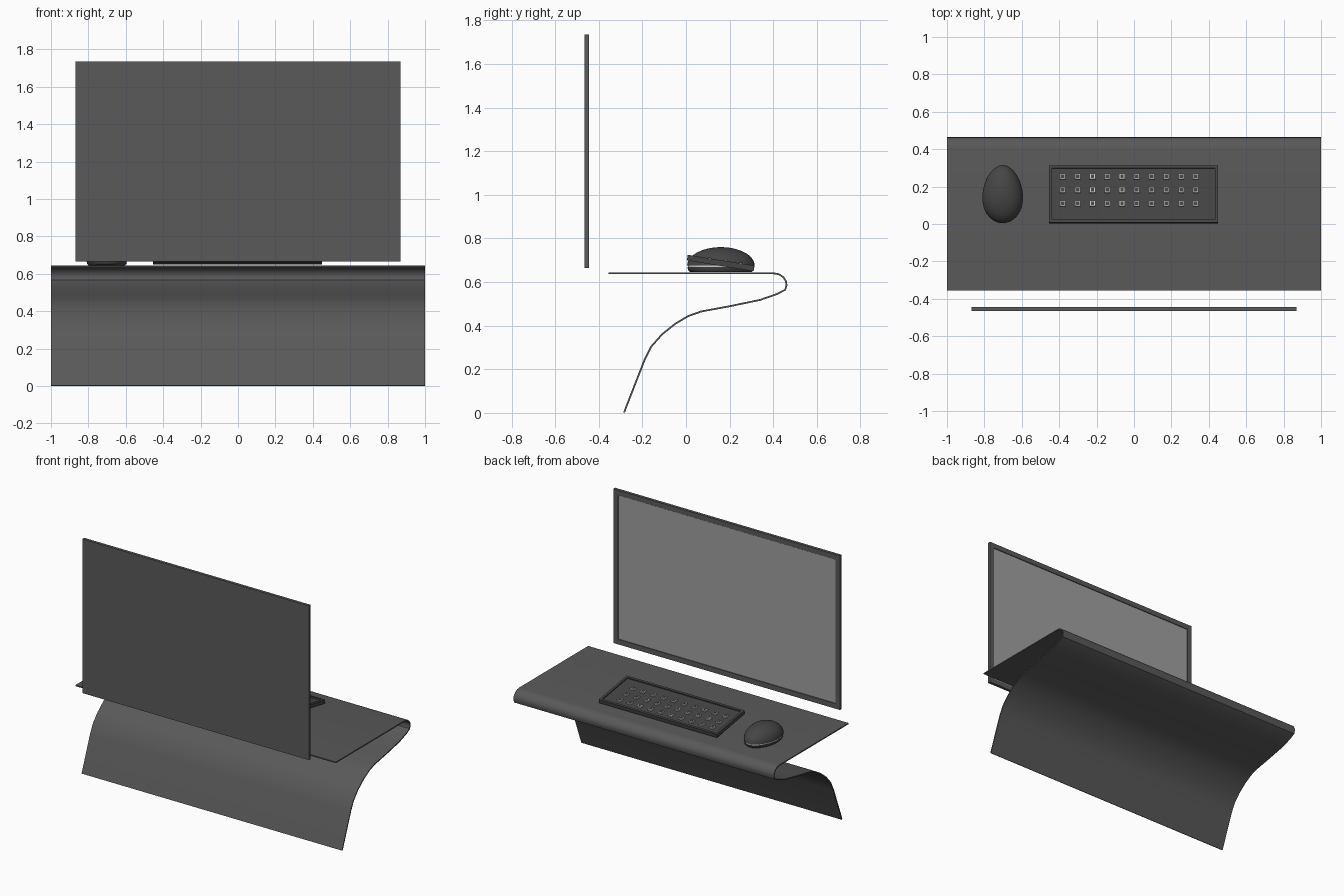
import bpy, bmesh, math
from mathutils import Matrix, Vector

if "Cube" in bpy.data.objects:
    bpy.data.objects.remove(bpy.data.objects["Cube"])


def material(name, v):
    m = bpy.data.materials.new(name)
    m.diffuse_color = (v, v, v, 1)
    m.use_nodes = True
    m.node_tree.nodes["Principled BSDF"].inputs["Base Color"].default_value = m.diffuse_color
    return m


DARK = material("dark_grey", 0.10)
DARKER = material("darker_grey", 0.06)
LIGHT = material("light_grey", 0.35)
PALE = material("pale_trim", 0.75)


def finish(bm, name, mat, smooth=False):
    bmesh.ops.recalc_face_normals(bm, faces=bm.faces)
    me = bpy.data.meshes.new(name)
    bm.to_mesh(me)
    bm.free()
    ob = bpy.data.objects.new(name, me)
    bpy.context.collection.objects.link(ob)
    me.materials.append(mat)
    bpy.ops.object.select_all(action='DESELECT')
    ob.select_set(True)
    bpy.context.view_layer.objects.active = ob
    if smooth:
        bpy.ops.object.shade_smooth_by_angle(angle=math.radians(35))
    return ob


def add_box(bm, size, loc=(0, 0, 0)):
    mat = Matrix.Translation(loc) @ Matrix.Diagonal((*size, 1))
    return bmesh.ops.create_cube(bm, size=1, matrix=mat)["verts"]


def tray(size, axis, border, depth):
    """Box with a recess sunk into the face pointing along axis."""
    bm = bmesh.new()
    add_box(bm, size)
    bm.normal_update()
    face = max(bm.faces, key=lambda f: f.normal.dot(Vector(axis)))
    bmesh.ops.inset_region(bm, faces=[face], thickness=border, use_even_offset=True)
    bmesh.ops.inset_region(bm, faces=[face], thickness=0.0005, depth=-depth)
    return bm


# desk: one bent sheet, swept along x
profile = [(-0.355, 0.64), (0.40, 0.64), (0.425, 0.636), (0.445, 0.623), (0.458, 0.605),
           (0.461, 0.585), (0.455, 0.565), (0.42, 0.546), (0.34, 0.518), (0.20, 0.489),
           (0.07, 0.465), (0.01, 0.444), (-0.05, 0.408), (-0.11, 0.360), (-0.16, 0.303),
           (-0.19, 0.243), (-0.284, 0.002)]
bm = bmesh.new()
rows = [[bm.verts.new((x, y, z)) for x in (-1, 1)] for y, z in profile]
for a, b in zip(rows, rows[1:]):
    bm.faces.new((a[0], a[1], b[1], b[0]))
desk = finish(bm, "desk_sheet", DARK)
mod = desk.modifiers.new("thickness", 'SOLIDIFY')
mod.thickness = 0.008
mod.offset = 0
bpy.ops.object.modifier_apply(modifier=mod.name)
bpy.ops.object.shade_smooth_by_angle(angle=math.radians(35))

# monitor with recessed screen facing +y
monitor = finish(tray((1.74, 0.02, 1.07), (0, 1, 0), 0.035, 0.006), "monitor_frame", DARK)
monitor.location = (0, -0.455, 1.2)
bm = bmesh.new()
add_box(bm, (1.666, 0.003, 0.996), (0, -0.4495, 1.2))
finish(bm, "monitor_screen", LIGHT)

# keyboard: tilted tray
tilt = Matrix.Translation((-0.003, 0.159, 0.687)) @ Matrix.Rotation(math.radians(-9.2), 4, 'X')
board = finish(tray((0.905, 0.31, 0.026), (0, 0, 1), 0.016, 0.008), "keyboard_tray", DARKER)
board.matrix_world = tilt

# keys: pale rims with dark caps
rims, caps = bmesh.new(), bmesh.new()
for i in range(10):
    for j in range(3):
        x, y = -0.377 + 0.079 * i, -0.052 + 0.073 * j
        add_box(rims, (0.030, 0.030, 0.012), (x, y, 0.009))
        add_box(caps, (0.018, 0.018, 0.003), (x, y, 0.0155))
finish(rims, "key_rims", PALE).matrix_world = tilt
finish(caps, "key_caps", DARKER).matrix_world = tilt


def egg(name, levels, mat, n=40):
    """Stack of egg-shaped rings (scale, z), capped at both ends."""
    bm = bmesh.new()
    rings = []
    for s, z in levels:
        ring = []
        for k in range(n):
            a = 2 * math.pi * k / n
            x = 0.108 * math.cos(a) * (1 - 0.12 * math.sin(a))
            ring.append(bm.verts.new((-0.702 + s * x, 0.16 + s * 0.155 * math.sin(a), z)))
        rings.append(ring)
    for a, b in zip(rings, rings[1:]):
        for k in range(n):
            bm.faces.new((a[k], a[k - 1], b[k - 1], b[k]))
    bm.faces.new(rings[0])
    bm.faces.new(rings[-1])
    return finish(bm, name, mat, True)


# mouse: base, pale seam, domed shell
egg("mouse_base", [(0.90, 0.645), (0.96, 0.652), (0.99, 0.668)], DARKER)
egg("mouse_seam", [(0.98, 0.668), (0.98, 0.675)], PALE)
dome = [(math.cos(t), 0.675 + 0.085 * math.sin(t))
        for t in (math.radians(d) for d in range(0, 90, 8))]
egg("mouse_shell", dome, DARKER)
